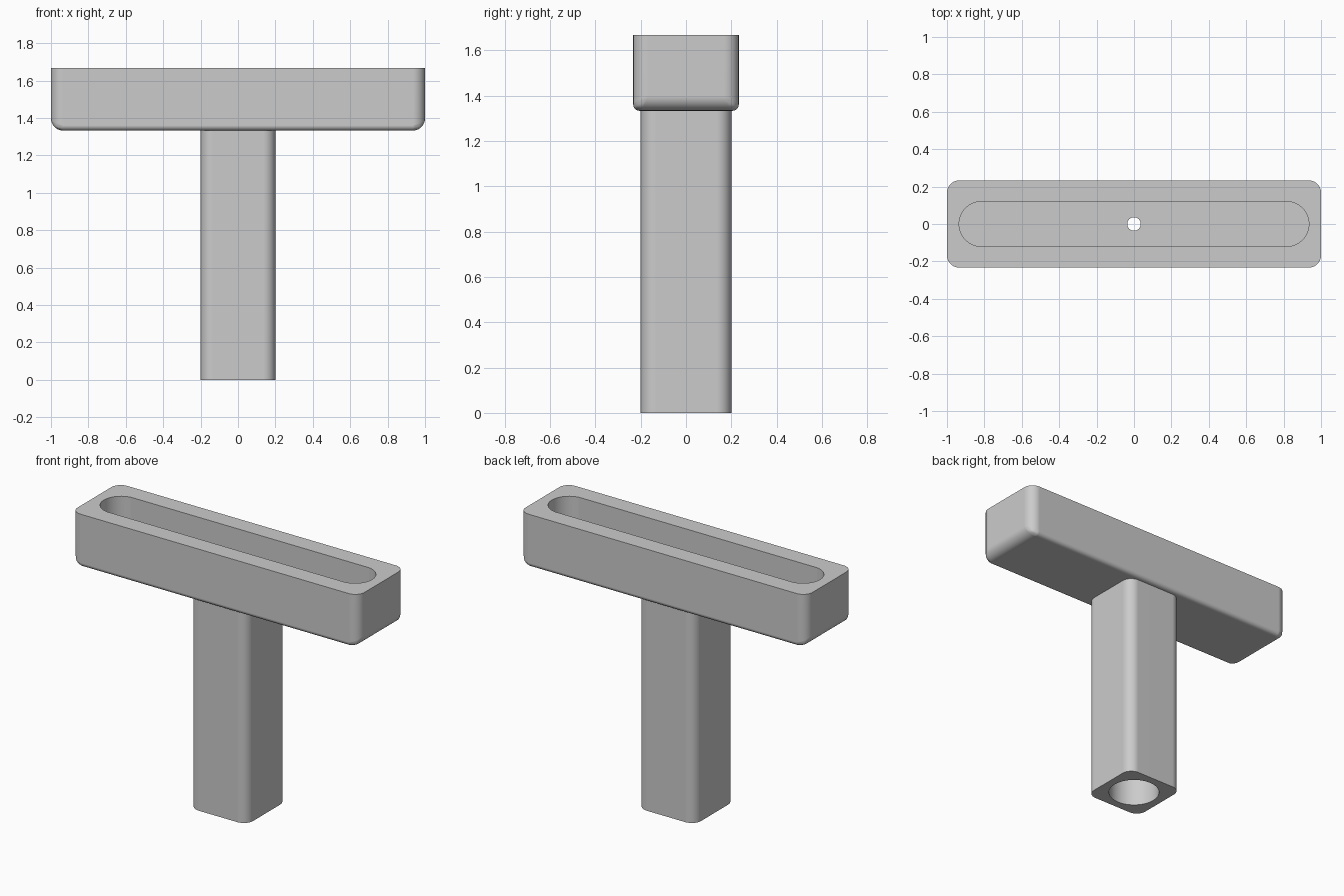
import bpy
import bmesh
from mathutils import Matrix

cube = bpy.data.objects.get("Cube")
if cube:
    bpy.data.objects.remove(cube, do_unlink=True)

# Main dimensions
HALF_L, HALF_W = 1.0, 0.233
BAR_Z, TOP_Z = 1.333, 1.667
POST_HALF, FILLET, EDGE_FILLET = 0.2, 0.065, 0.028
SLOT_R, SLOT_END, FLOOR_Z = 0.12, 0.935, 1.4
BORE_R, HOLE_R = 0.15, 0.036

grey = bpy.data.materials.new("plain grey")
grey.use_nodes = True
grey.diffuse_color = (0.6, 0.6, 0.6, 1)
grey.node_tree.nodes["Principled BSDF"].inputs["Base Color"].default_value = (0.6, 0.6, 0.6, 1)


def make_object(name, bm):
    bmesh.ops.recalc_face_normals(bm, faces=bm.faces)
    mesh = bpy.data.meshes.new(name)
    bm.to_mesh(mesh)
    bm.free()
    mesh.materials.append(grey)
    obj = bpy.data.objects.new(name, mesh)
    bpy.context.collection.objects.link(obj)
    return obj


def apply_modifiers(obj):
    graph = bpy.context.evaluated_depsgraph_get()
    mesh = bpy.data.meshes.new_from_object(obj.evaluated_get(graph))
    obj.modifiers.clear()
    obj.data = mesh


def rounded_block(name, hx, hy, z0, z1, radius_of):
    """Box whose edges are rounded by radius_of(direction, midpoint)."""
    bm = bmesh.new()
    size = Matrix.Diagonal((2 * hx, 2 * hy, z1 - z0, 1))
    bmesh.ops.create_cube(bm, size=1, matrix=Matrix.Translation((0, 0, (z0 + z1) / 2)) @ size)
    weight = bm.edges.layers.float.new("bevel_weight_edge")
    for e in bm.edges:
        a, b = (v.co for v in e.verts)
        e[weight] = radius_of(b - a, (a + b) / 2) / FILLET
    obj = make_object(name, bm)
    bevel = obj.modifiers.new("rounding", "BEVEL")
    bevel.limit_method = "WEIGHT"
    bevel.width = FILLET
    bevel.segments = 8
    apply_modifiers(obj)
    return obj


def cylinder(name, radius, z0, z1):
    bm = bmesh.new()
    bmesh.ops.create_cone(bm, cap_ends=True, segments=64, radius1=radius, radius2=radius,
                          depth=z1 - z0, matrix=Matrix.Translation((0, 0, (z0 + z1) / 2)))
    return make_object(name, bm)


def combine(target, other, operation):
    mod = target.modifiers.new(operation, "BOOLEAN")
    mod.operation = operation
    mod.solver = "EXACT"
    mod.object = other
    apply_modifiers(target)
    bpy.data.objects.remove(other, do_unlink=True)


def bar_radius(direction, mid):
    if abs(direction.z) > 0.01:
        return FILLET
    if mid.z > BAR_Z + 0.01:
        return 0
    return FILLET if abs(direction.y) > 0.01 else EDGE_FILLET


def post_radius(direction, mid):
    return FILLET if abs(direction.z) > 0.01 else 0


# Crossbar and square post joined into one body
body = rounded_block("crossbar_on_post", HALF_L, HALF_W, BAR_Z, TOP_Z, bar_radius)
post = rounded_block("post", POST_HALF, POST_HALF, 0, BAR_Z + 0.03, post_radius)
combine(body, post, "UNION")

# Long round-ended slot: a cylinder pulled apart along x
slot = cylinder("slot_cutter", SLOT_R, FLOOR_Z, TOP_Z + 0.2)
for v in slot.data.vertices:
    if abs(v.co.x) > 0.001:
        v.co.x += (SLOT_END - SLOT_R) * (1 if v.co.x > 0 else -1)
combine(body, slot, "DIFFERENCE")

# Wide bore up the post and small hole through the slot floor
combine(body, cylinder("bore_cutter", BORE_R, -0.2, BAR_Z), "DIFFERENCE")
combine(body, cylinder("hole_cutter", HOLE_R, BAR_Z - 0.1, FLOOR_Z + 0.1), "DIFFERENCE")

# Smooth fillets, crisp rims
bpy.ops.object.select_all(action="DESELECT")
body.select_set(True)
bpy.context.view_layer.objects.active = body
bpy.ops.object.shade_smooth_by_angle()
normals = body.modifiers.new("flat_face_normals", "WEIGHTED_NORMAL")
normals.keep_sharp = True
